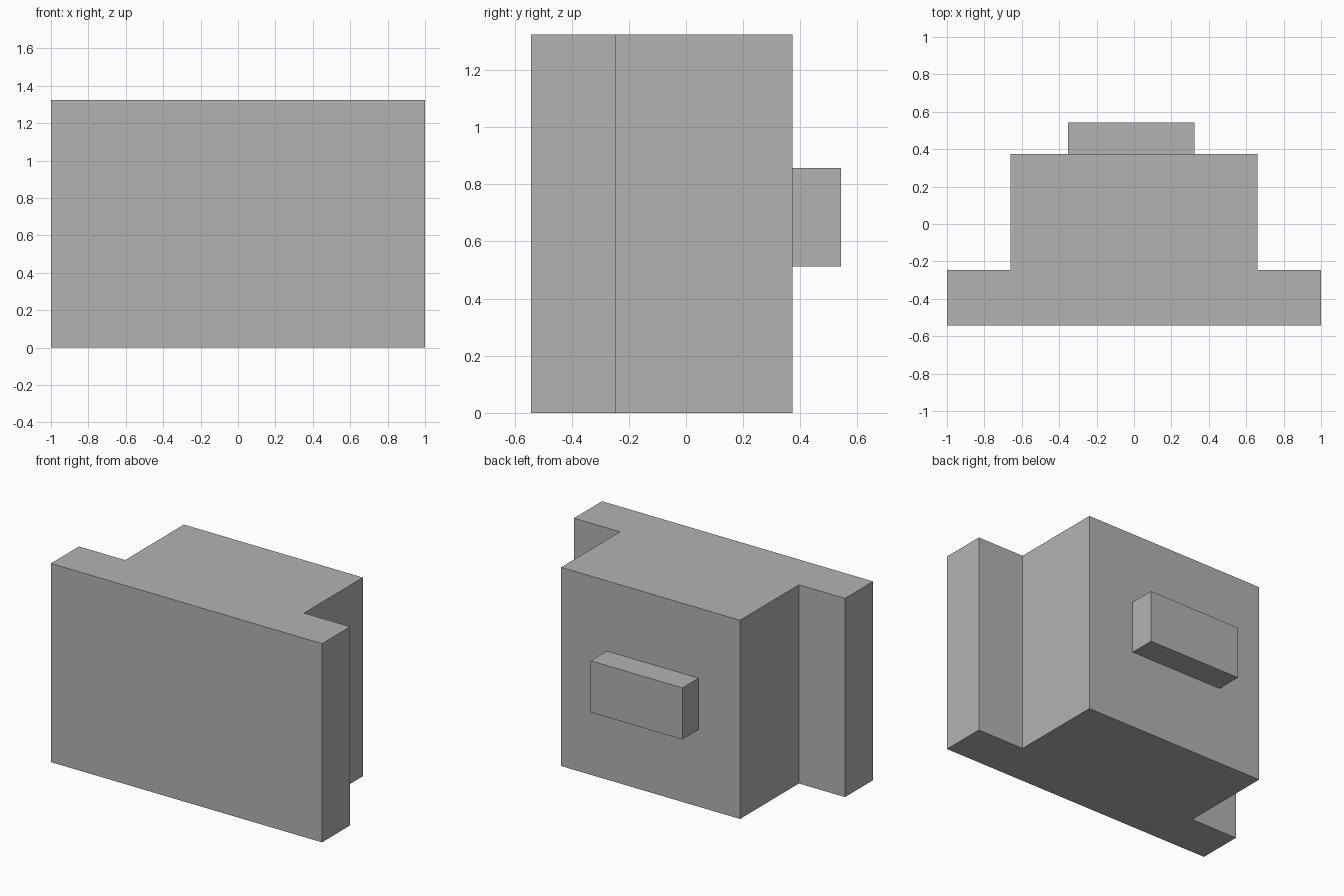
import bpy
import bmesh

cube = bpy.data.objects.get("Cube")
if cube:
    bpy.data.objects.remove(cube, do_unlink=True)

grey = bpy.data.materials.new("plain_grey")
grey.use_nodes = True
colour = (0.45, 0.45, 0.45, 1)
grey.diffuse_color = colour
grey.node_tree.nodes["Principled BSDF"].inputs["Base Color"].default_value = colour


def extrude_outline(name, outline, bottom, top):
    """Extrude a plan outline straight up between two heights."""
    bm = bmesh.new()
    base = bm.faces.new([bm.verts.new((x, y, bottom)) for x, y in outline])
    result = bmesh.ops.extrude_face_region(bm, geom=[base], use_keep_orig=True)
    raised = [v for v in result["geom"] if isinstance(v, bmesh.types.BMVert)]
    bmesh.ops.translate(bm, verts=raised, vec=(0, 0, top - bottom))
    bmesh.ops.recalc_face_normals(bm, faces=bm.faces)
    mesh = bpy.data.meshes.new(name)
    bm.to_mesh(mesh)
    bm.free()
    mesh.materials.append(grey)
    obj = bpy.data.objects.new(name, mesh)
    bpy.context.collection.objects.link(obj)
    return obj


# Stepped body: wide front panel with a narrower housing behind it
half = [(1, -0.543), (1, -0.247), (0.66, -0.247), (0.66, 0.373)]
mirrored = [(-x, y) for x, y in reversed(half)]
extrude_outline("stepped_body", half + mirrored, 0, 1.325)

# Small connector block on the back, slightly off centre
left, right, inner, outer = 0.323, -0.353, 0.373, 0.543
plan = [(right, inner), (left, inner), (left, outer), (right, outer)]
extrude_outline("rear_block", plan, 0.513, 0.857)
